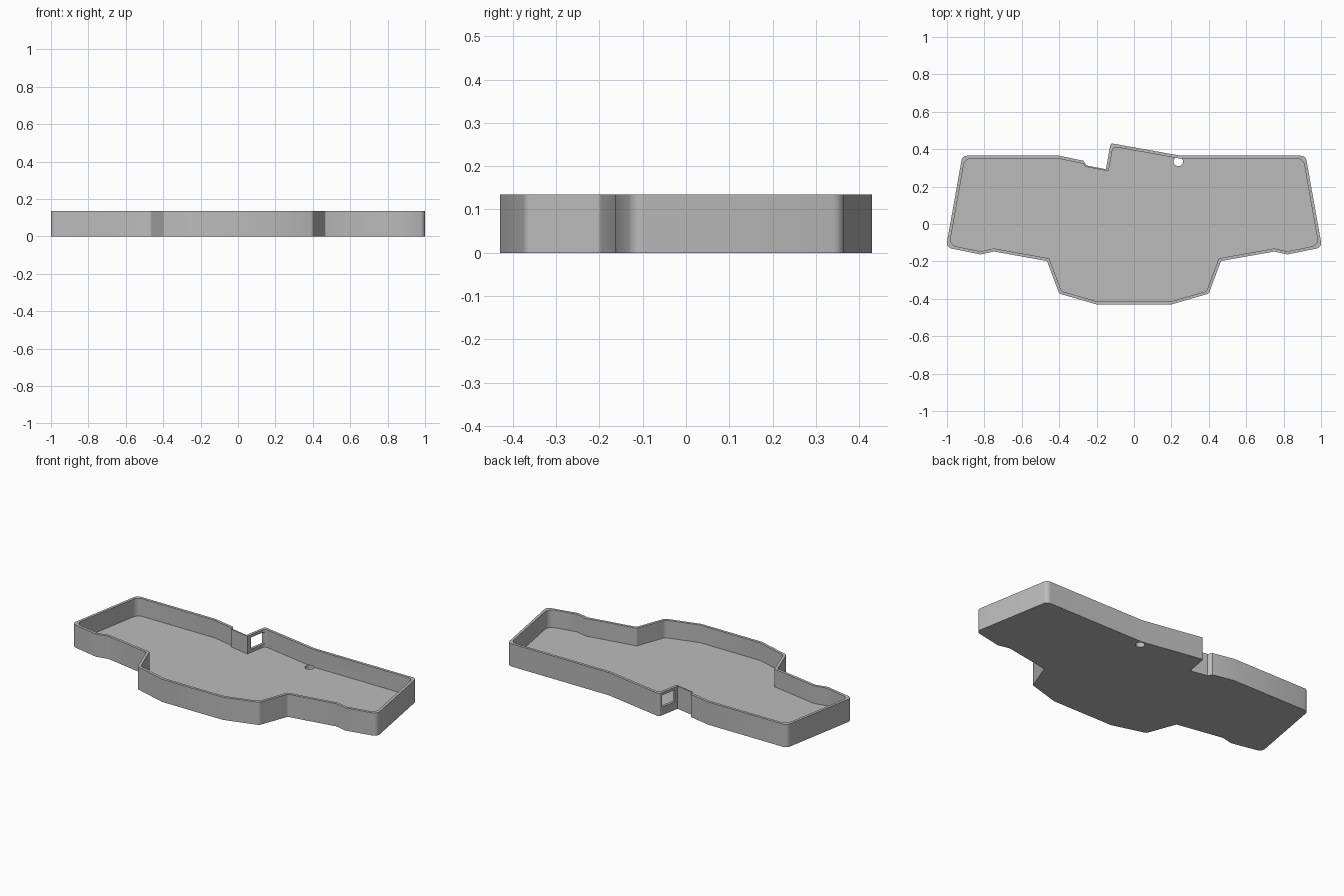
import bpy, bmesh, math
from mathutils import Vector

default = bpy.data.objects.get("Cube")
if default:
    bpy.data.objects.remove(default, do_unlink=True)

HEIGHT, FLOOR, WALL, THIN = 0.135, 0.03, 0.016, 0.008

# Outline as (x, y, corner radius), counter-clockwise; the half is mirrored
half = [(0.2, -0.43, 0), (0.4, -0.372, 0.02), (0.465, -0.198, 0.01), (0.75, -0.147, 0),
        (0.82, -0.163, 0), (1.005, -0.125, 0.03), (0.918, 0.365, 0.03)]
back = [(0.25, 0.365, 0), (-0.125, 0.432, 0.012), (-0.15, 0.293, 0),
        (-0.255, 0.313, 0), (-0.27, 0.338, 0), (-0.4, 0.365, 0)]
outline = half + back + [(-x, y, r) for x, y, r in reversed(half)]
points = [Vector((x, y)) for x, y, r in outline]
radii = [r for x, y, r in outline]
count = len(points)

# The stepped panel beside the window has a thinner wall
first_thin = len(half) + 2
thickness = [THIN if i in (first_thin, first_thin + 1) else WALL for i in range(count)]


def direction(i):
    return (points[(i + 1) % count] - points[i % count]).normalized()


def inset(i):
    """Corner of the inner outline, where the two shifted edges meet."""
    d0, d1 = direction(i - 1), direction(i)
    n0, n1 = Vector((-d0.y, d0.x)), Vector((-d1.y, d1.x))
    t0, t1 = thickness[i - 1], thickness[i]
    det = n0.x * n1.y - n0.y * n1.x
    return points[i] + Vector((t0 * n1.y - t1 * n0.y, t1 * n0.x - t0 * n1.x)) / det


def rounded(corners, grow, steps=6):
    """Replace each corner that has a radius by an arc."""
    result = []
    for i, p in enumerate(corners):
        if radii[i] == 0:
            result.append(p)
            continue
        d0, d1 = direction(i - 1), direction(i)
        turn = d0.angle_signed(d1)
        side = -1 if turn > 0 else 1
        radius = max(radii[i] - side * grow * -1, 0.004)
        cut = radius * math.tan(abs(turn) / 2)
        left = Vector((-d0.y, d0.x)) * -side
        center = p - d0 * cut + left * radius
        start = -left * radius
        ccw = 1 if d0.x * d1.y - d0.y * d1.x > 0 else -1
        if (center - p).dot(d1 - d0) < 0:
            center = p - d0 * cut - left * radius
            start = left * radius
        for s in range(steps + 1):
            a = ccw * abs(turn) * s / steps
            result.append(center + Vector((start.x * math.cos(a) - start.y * math.sin(a),
                                           start.x * math.sin(a) + start.y * math.cos(a))))
    return result


outer = rounded(points, 0)
inner = rounded([inset(i) for i in range(count)], WALL / 2)

# Tray: outer wall, rim, inner wall, floor and underside
bm = bmesh.new()
rings = [[bm.verts.new((p.x, p.y, z)) for p in ring]
         for ring, z in ((outer, 0), (outer, HEIGHT), (inner, HEIGHT), (inner, FLOOR))]
for a, b in zip(rings, rings[1:]):
    for i in range(len(a)):
        j = (i + 1) % len(a)
        bm.faces.new((a[i], a[j], b[j], b[i]))
bm.faces.new(rings[0][::-1])
bm.faces.new(rings[-1])
bmesh.ops.recalc_face_normals(bm, faces=bm.faces)
mesh = bpy.data.meshes.new("tray")
bm.to_mesh(mesh)
bm.free()
tray = bpy.data.objects.new("tray", mesh)
bpy.context.collection.objects.link(tray)

grey = bpy.data.materials.new("mid grey")
grey.use_nodes = True
colour = (0.5, 0.5, 0.5, 1)
grey.diffuse_color = colour
grey.node_tree.nodes["Principled BSDF"].inputs["Base Color"].default_value = colour
mesh.materials.append(grey)


def cut_with(cutter, name):
    """Subtract a cutter from the tray, then remove it."""
    cutter.name = name
    cutter.hide_render = True
    cutter.data.materials.append(grey)
    bpy.ops.object.select_all(action='DESELECT')
    tray.select_set(True)
    bpy.context.view_layer.objects.active = tray
    mod = tray.modifiers.new(name, 'BOOLEAN')
    mod.operation, mod.solver, mod.object = 'DIFFERENCE', 'EXACT', cutter
    bpy.ops.object.modifier_apply(modifier=mod.name)
    bpy.data.objects.remove(cutter, do_unlink=True)


# Socket window in the short side wall of the step
bpy.ops.mesh.primitive_cube_add(size=1, location=(-0.13, 0.361, 0.084),
                                rotation=(0, 0, math.radians(-10.2)))
window = bpy.context.object
window.scale = (0.06, 0.1, 0.07)
cut_with(window, "window_cutter")

# Round hole through the floor at the back wall
bpy.ops.mesh.primitive_cylinder_add(vertices=32, radius=0.025, depth=0.07,
                                    location=(0.237, 0.334, 0))
cut_with(bpy.context.object, "hole_cutter")

bpy.ops.object.select_all(action='DESELECT')
tray.select_set(True)
bpy.context.view_layer.objects.active = tray
bpy.ops.object.shade_smooth_by_angle()
